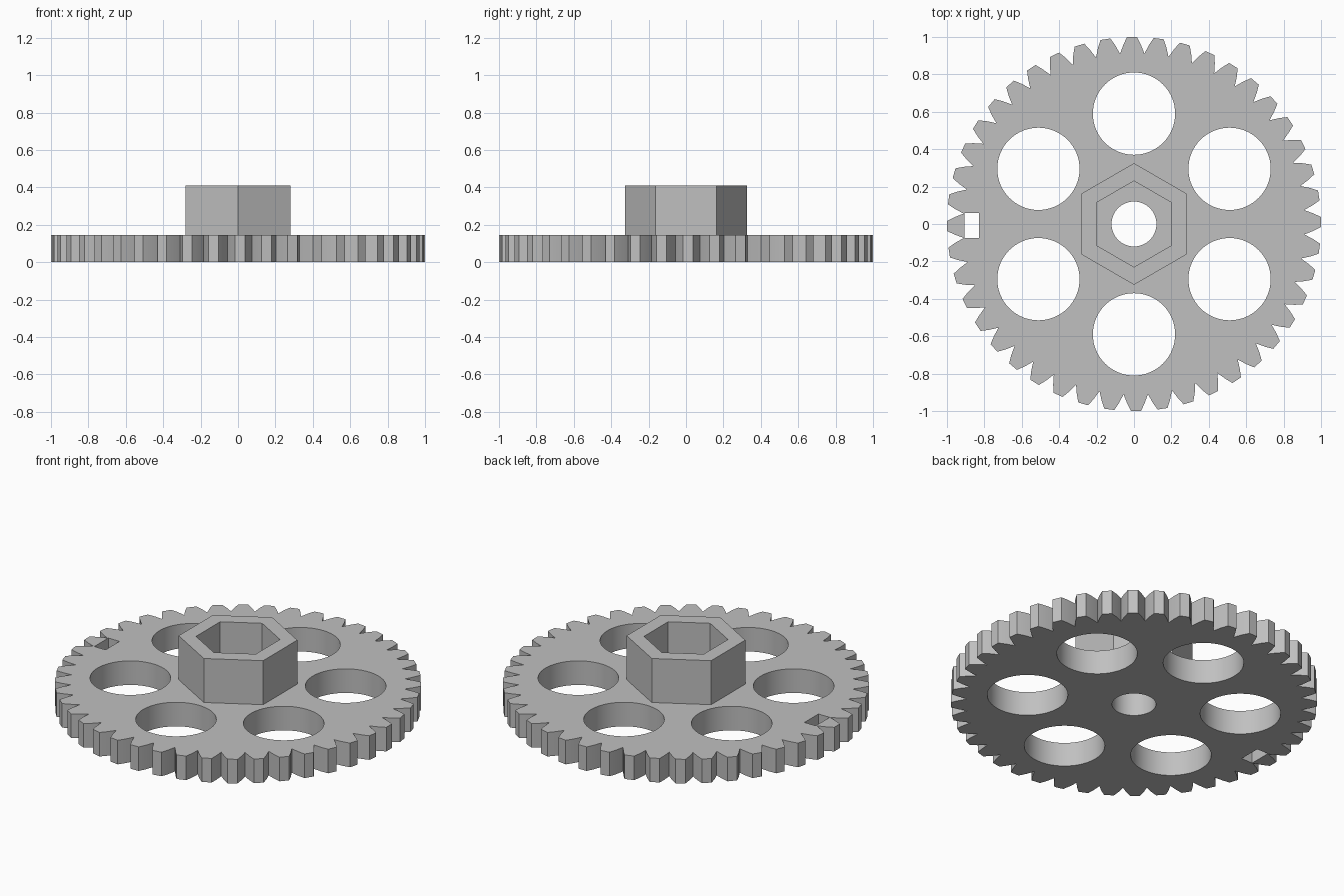
import bpy, bmesh
from math import sin, cos, pi, radians

old = bpy.data.objects.get("Cube")
if old:
    bpy.data.objects.remove(old, do_unlink=True)

THICK, TOP = 0.145, 0.41
TEETH, TURN = 44, radians(0.6)

grey = bpy.data.materials.new("plain grey")
grey.use_nodes = True
grey.diffuse_color = (0.53, 0.53, 0.53, 1)
grey.node_tree.nodes["Principled BSDF"].inputs["Base Color"].default_value = (0.53, 0.53, 0.53, 1)


def circle(radius, sides, start=0.0, cx=0.0, cy=0.0):
    return [(cx + radius * cos(start + 2 * pi * i / sides),
             cy + radius * sin(start + 2 * pi * i / sides)) for i in range(sides)]


def prism(bm, outline, z0, z1):
    """Closed prism over a counter-clockwise outline."""
    low = [bm.verts.new((x, y, z0)) for x, y in outline]
    high = [bm.verts.new((x, y, z1)) for x, y in outline]
    bm.faces.new(low[::-1])
    bm.faces.new(high)
    for i in range(len(low)):
        j = (i + 1) % len(low)
        bm.faces.new((low[i], low[j], high[j], high[i]))


def make_object(name, bm):
    mesh = bpy.data.meshes.new(name)
    bm.to_mesh(mesh)
    bm.free()
    mesh.materials.append(grey)
    obj = bpy.data.objects.new(name, mesh)
    bpy.context.collection.objects.link(obj)
    return obj


def activate(obj):
    bpy.ops.object.select_all(action='DESELECT')
    obj.select_set(True)
    bpy.context.view_layer.objects.active = obj


# Toothed wheel: half-tooth steps given as (radius, half width), valley to tip
flank = [(0.96, 0.047), (1.0, 0.027)]
outline = []
for t in range(TEETH):
    mid = TURN + 2 * pi * t / TEETH
    steps = [(0.912, -pi / TEETH)]
    steps += [(r, -w / r) for r, w in flank]
    steps += [(r, w / r) for r, w in reversed(flank)]
    outline += [(r * cos(mid + a), r * sin(mid + a)) for r, a in steps]
bm = bmesh.new()
prism(bm, outline, 0, THICK)
wheel = make_object("toothed_wheel", bm)

# Cutter: axle bore, six lightening holes and the slot behind one tooth
bm = bmesh.new()
prism(bm, circle(0.12, 64), -0.1, 0.3)
for k in range(6):
    a = radians(30 + 60 * k)
    prism(bm, circle(0.22, 64, 0, 0.59 * cos(a), 0.59 * sin(a)), -0.1, 0.3)
prism(bm, [(-0.905, -0.075), (-0.83, -0.075), (-0.83, 0.058), (-0.905, 0.058)], -0.1, 0.3)
cutter = make_object("hole_cutter", bm)
cutter.hide_render = True

activate(wheel)
cut = wheel.modifiers.new("holes", 'BOOLEAN')
cut.operation = 'DIFFERENCE'
cut.solver = 'EXACT'
cut.object = cutter
bpy.ops.object.modifier_apply(modifier=cut.name)
bpy.data.objects.remove(cutter, do_unlink=True)
bpy.ops.object.shade_smooth_by_angle(angle=radians(8))

# Hexagonal hub with a hexagonal socket
bm = bmesh.new()
loops = []
for radius, z in ((0.325, THICK), (0.325, TOP), (0.23, TOP), (0.23, THICK)):
    loops.append([bm.verts.new((x, y, z)) for x, y in circle(radius, 6, pi / 2)])
for n in range(4):
    a, b = loops[n], loops[(n + 1) % 4]
    for i in range(6):
        j = (i + 1) % 6
        bm.faces.new((a[i], a[j], b[j], b[i]))
bmesh.ops.recalc_face_normals(bm, faces=bm.faces)
make_object("hex_hub", bm)
